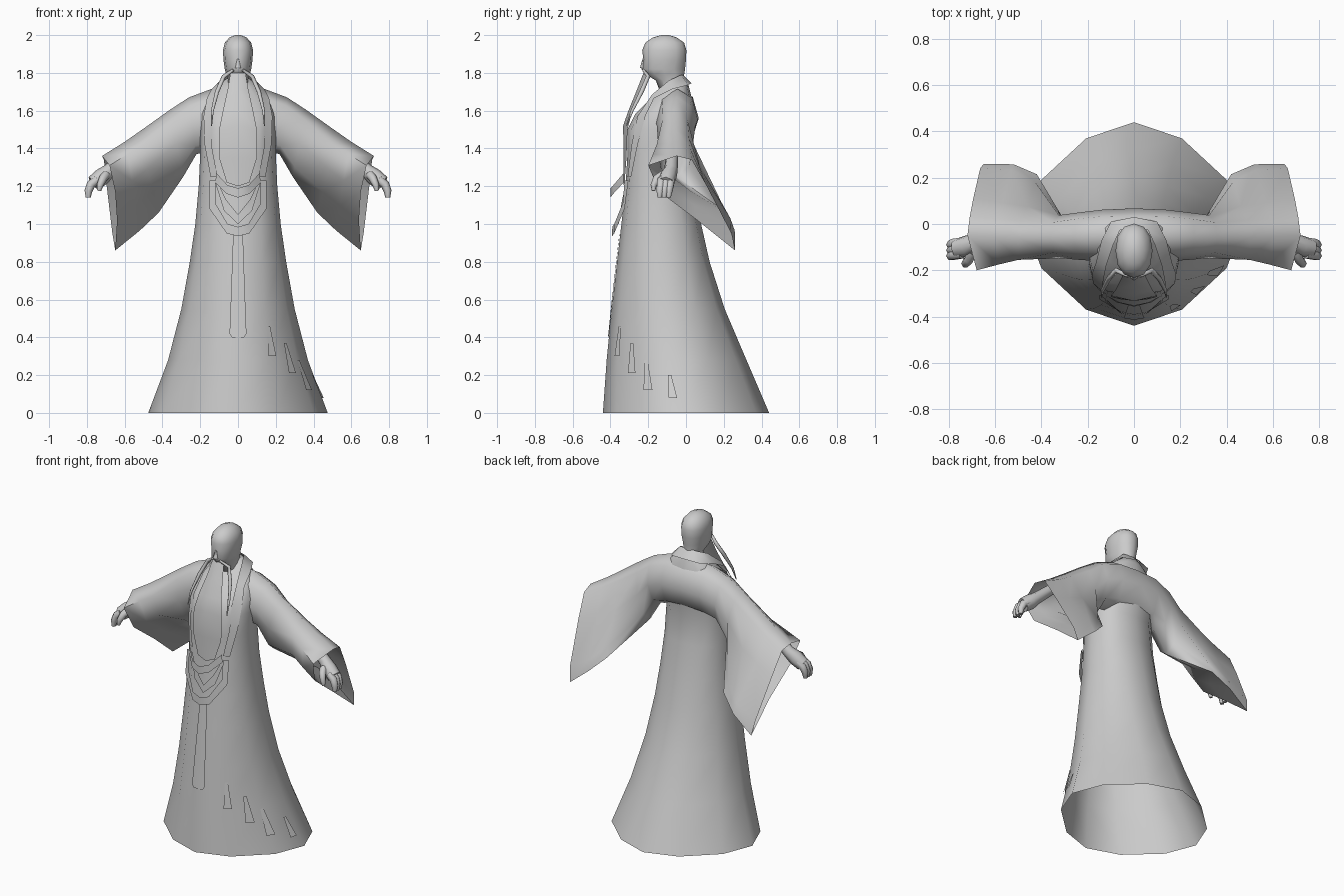
import bpy, bmesh, math
from math import sin, cos, pi, radians
from mathutils import Vector

cube = bpy.data.objects.get("Cube")
if cube:
    bpy.data.objects.remove(cube, do_unlink=True)

grey = bpy.data.materials.new("plain grey")
grey.use_nodes = True
COLOUR = (0.6, 0.6, 0.6, 1)
grey.diffuse_color = COLOUR
grey.node_tree.nodes["Principled BSDF"].inputs["Base Color"].default_value = COLOUR


def finish(name, bm, mirror=False):
    """Turn a bmesh into a smooth-shaded object."""
    bmesh.ops.remove_doubles(bm, verts=bm.verts, dist=1e-5)
    bmesh.ops.recalc_face_normals(bm, faces=bm.faces)
    mesh = bpy.data.meshes.new(name)
    bm.to_mesh(mesh)
    bm.free()
    mesh.materials.append(grey)
    obj = bpy.data.objects.new(name, mesh)
    bpy.context.collection.objects.link(obj)
    bpy.ops.object.select_all(action="DESELECT")
    obj.select_set(True)
    bpy.context.view_layer.objects.active = obj
    bpy.ops.object.shade_smooth_by_angle(angle=radians(75))
    if mirror:
        mod = obj.modifiers.new("Mirror", "MIRROR")
        mod.merge_threshold = 0.002
    return obj


def add_grid(bm, rows, closed=False, caps=()):
    """Join rows of points with quads; caps lists the row indices to fill."""
    grid = [[bm.verts.new(p) for p in row] for row in rows]
    n = len(rows[0])
    for low, high in zip(grid, grid[1:]):
        for i in range(n if closed else n - 1):
            j = (i + 1) % n
            bm.faces.new((low[i], low[j], high[j], high[i]))
    for c in caps:
        bm.faces.new(grid[c])


def sheet(name, rows, mirror=False, closed=False, caps=()):
    bm = bmesh.new()
    add_grid(bm, rows, closed, caps)
    return finish(name, bm, mirror)


def add_tube(bm, points, radii, sides=6):
    """Tapered tube along a path."""
    pts = [Vector(p) for p in points]
    rows = []
    for i, p in enumerate(pts):
        d = (pts[min(i + 1, len(pts) - 1)] - pts[max(i - 1, 0)]).normalized()
        u = d.cross(Vector((0, 1, 0))).normalized()
        v = d.cross(u)
        rows.append([p + radii[i] * (u * cos(t * 2 * pi / sides) + v * sin(t * 2 * pi / sides))
                     for t in range(sides)])
    add_grid(bm, rows, True, (0, -1))


def power(value, p):
    return math.copysign(abs(value) ** p, value)


def section(row, a, off=0.0):
    """Point on an oval section (z, half width, front y, back y, squareness)."""
    z, hx, yf, yb, p = row
    return Vector(((hx + off) * power(sin(a), p),
                   (yf + yb) / 2 - ((yb - yf) / 2 + off) * power(cos(a), p), z))


def oval_loft(name, table, sides, caps=()):
    rows = [[section(r, i * 2 * pi / sides) for i in range(sides)] for r in table]
    return sheet(name, rows, closed=True, caps=caps)


# Robe: flared skirt and torso in one shell, open at the hem
ROBE = [(0, .475, -.44, .44, 1.2), (.28, .37, -.42, .32, 1.15), (.55, .3, -.393, .205, 1.08),
        (.8, .255, -.365, .125, 1), (1, .226, -.342, .08, .92), (1.2, .208, -.32, .035, .85),
        (1.37, .2, -.31, .015, .8), (1.5, .2, -.31, .04, .8), (1.58, .2, -.27, .05, .8),
        (1.67, .17, -.18, .03, .85), (1.73, .11, -.11, .015, 1), (1.77, .06, -.08, 0, 1)]
oval_loft("robe", ROBE, 12, (-1,))


def robe_row(z):
    for a, b in zip(ROBE, ROBE[1:]):
        if z <= b[0]:
            t = (z - a[0]) / (b[0] - a[0])
            return tuple(s + (e - s) * t for s, e in zip(a, b))


def on_front(x, z, off=.008):
    """Point lying on the front of the robe."""
    row = robe_row(z)
    s = min(1, abs(x) / row[1]) ** (1 / row[4])
    return section(row, math.copysign(math.asin(s), x), off)


# Shoulders running into wide sleeves with a hanging triangular cuff
def round_ring(top, bottom, ry):
    top, bottom = Vector(top), Vector(bottom)
    return [(top + bottom) / 2 + (top - bottom) / 2 * cos(i * pi / 4)
            + Vector((0, ry * sin(i * pi / 4), 0)) for i in range(8)]


elbow = [(.5, -.06, 1.505), (.49, .015, 1.46), (.46, .075, 1.3), (.43, .185, 1.12),
         (.42, .215, 1.06), (.45, .03, 1.17), (.48, -.13, 1.29), (.5, -.155, 1.42)]
forearm = [(.6, -.055, 1.435), (.59, .022, 1.4), (.57, .092, 1.25), (.53, .235, 1.03),
           (.52, .258, .965), (.54, .045, 1.1), (.56, -.135, 1.23), (.585, -.175, 1.37)]
cuff = [(.72, -.05, 1.36), (.71, .03, 1.34), (.695, .11, 1.2), (.665, .24, .95),
        (.65, .26, .86), (.64, .06, 1.02), (.65, -.14, 1.17), (.68, -.2, 1.31)]
sheet("sleeves", [round_ring((0, -.045, 1.72), (0, -.05, 1.4), .115),
                  round_ring((.14, -.045, 1.715), (.13, -.055, 1.39), .112),
                  round_ring((.26, -.05, 1.67), (.22, -.055, 1.37), .102),
                  round_ring((.36, -.06, 1.605), (.29, -.05, 1.25), .093),
                  elbow, forearm, cuff], mirror=True, closed=True)

# Hands: wrist and palm, curled fingers and thumb
bm = bmesh.new()
add_tube(bm, [(.55, -.07, 1.4), (.68, -.08, 1.285), (.72, -.095, 1.25), (.765, -.105, 1.215)],
         [.03, .036, .046, .042], 8)
for k in range(3):
    y = -.08 - k * .024
    add_tube(bm, [(.745, y, 1.235), (.778, y - .005, 1.21), (.792, y - .01, 1.175),
                  (.793, y - .012, 1.14)], [.024, .024, .021, .013])
add_tube(bm, [(.7, -.12, 1.26), (.715, -.155, 1.24), (.73, -.172, 1.205), (.735, -.172, 1.175)],
         [.024, .022, .018, .01])
finish("hands", bm, mirror=True)

# Bald head and neck
oval_loft("head", [(1.68, .05, -.13, -.02, 1), (1.76, .052, -.16, -.01, 1),
                   (1.79, .062, -.21, -.01, .9), (1.82, .07, -.236, -.005, 1),
                   (1.87, .077, -.225, 0, .9), (1.92, .08, -.232, .002, .9),
                   (1.96, .07, -.215, -.01, .95), (1.988, .045, -.175, -.05, 1),
                   (2, .015, -.13, -.09, 1)], 12, (0, -1))

# Small nose
bm = bmesh.new()
bmesh.ops.create_cone(bm, cap_ends=True, segments=6, radius1=.018, radius2=.004, depth=.05)
bmesh.ops.translate(bm, verts=bm.verts, vec=(0, -.226, 1.85))
finish("nose", bm)

# Long beard lying on the chest, and loose moustache strands
sheet("beard", [[(0, -.225, 1.8), (.04, -.2, 1.8)], [(0, -.26, 1.71), (.055, -.235, 1.71)],
                [(0, -.305, 1.6), (.08, -.285, 1.6)], [(0, -.333, 1.52), (.1, -.31, 1.5)],
                [(0, -.33, 1.35), (.1, -.315, 1.35)], [(0, -.332, 1.2), (.06, -.325, 1.22)]],
      mirror=True)
bm = bmesh.new()
add_tube(bm, [(.025, -.225, 1.815), (.075, -.2, 1.78), (.11, -.235, 1.7), (.135, -.285, 1.6),
              (.14, -.315, 1.52)], [.008, .012, .012, .008, .003], 5)
finish("moustache", bm, mirror=True)

# Collar around the neck running into two long lapels
lapel = [[(0, -.02, 1.795), (0, .03, 1.745)], [(.06, -.025, 1.79), (.1, .01, 1.735)],
         [(.09, -.09, 1.76), (.14, -.07, 1.715)], [(.12, -.18, 1.685), (.165, -.17, 1.665)]]
for inner, outer, z in ((.13, .175, 1.57), (.135, .17, 1.42), (.105, .14, 1.25)):
    lapel.append([on_front(inner, z), on_front(outer, z)])
sheet("collar", lapel, mirror=True)

# Two sash loops flaring forward at the waist
sheet("upper_sash", [[(0, -.4, 1.19), (0, -.4, 1.14)], [(.055, -.385, 1.205), (.06, -.385, 1.16)],
                     [(.115, -.33, 1.27), (.12, -.33, 1.22)]], mirror=True)
sheet("lower_sash", [[(0, -.39, .985), (0, -.392, .935)], [(.055, -.38, 1), (.06, -.38, .95)],
                     [(.12, -.335, 1.11), (.15, -.325, 1.08)],
                     [(.12, -.325, 1.23), (.15, -.305, 1.23)]], mirror=True)
sheet("sash_fold", [[on_front(0, 1.05, .015), on_front(0, 1, .015)],
                    [on_front(.06, 1.13, .015), on_front(.07, 1.07, .012)],
                    [on_front(.1, 1.22, .012), on_front(.115, 1.22, .01)]], mirror=True)

# Strap hanging down the skirt
strap = [(.025, .95), (.032, .75), (.038, .58), (.044, .42), (.032, .4)]
sheet("strap", [[on_front(0, z, .005), on_front(w, z, .005)] for w, z in strap], mirror=True)

# Small loose flaps near the hem on the left side
for number, (turn, top, bottom) in enumerate(((32, .46, .3), (48, .37, .21),
                                              (61, .28, .12), (80, .2, .08))):
    rows = []
    for z, half, off in ((top, 1.5, .003), (bottom, 3.5, .012)):
        rows.append([section(robe_row(z), radians(turn + s * half), off) for s in (-1, 1)])
    sheet("hem_flap_%d" % (number + 1), rows)
